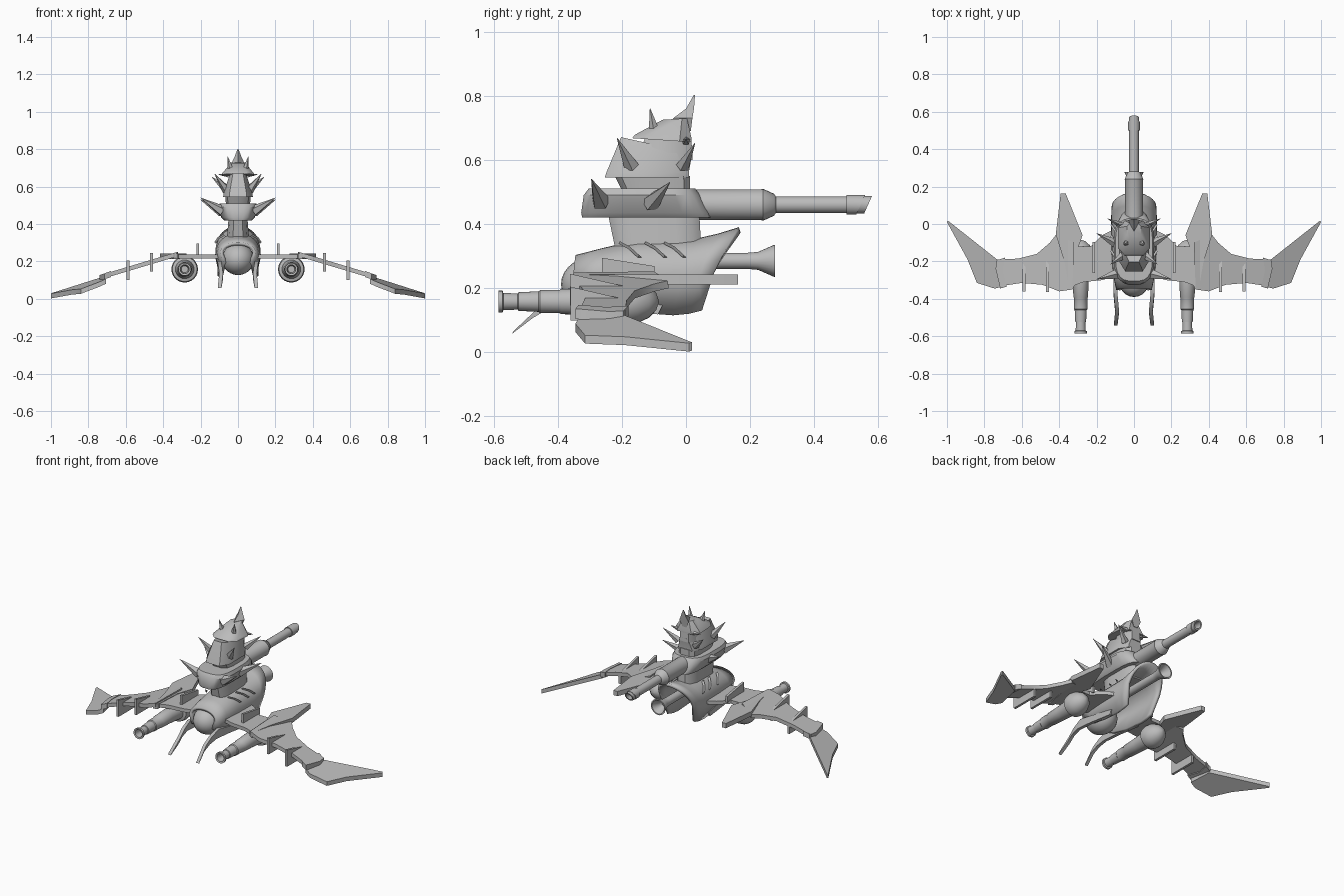
import bpy, bmesh, math
from mathutils import Vector, Matrix

if "Cube" in bpy.data.objects:
    bpy.data.objects.remove(bpy.data.objects["Cube"])

grey = bpy.data.materials.new("plain grey")
grey.use_nodes = True
grey.diffuse_color = (0.5, 0.5, 0.5, 1)
grey.node_tree.nodes["Principled BSDF"].inputs["Base Color"].default_value = (0.5, 0.5, 0.5, 1)
made = []


def finish(name, bm, thickness=0):
    bmesh.ops.recalc_face_normals(bm, faces=bm.faces)
    me = bpy.data.meshes.new(name)
    bm.to_mesh(me)
    bm.free()
    me.materials.append(grey)
    ob = bpy.data.objects.new(name, me)
    bpy.context.collection.objects.link(ob)
    if thickness:
        mod = ob.modifiers.new("shell", "SOLIDIFY")
        mod.thickness = thickness
        mod.offset = -1
    made.append(ob)
    return ob


def skin(name, rings, closed=True, caps=True, thickness=0):
    """Join successive rings of points into one surface."""
    bm = bmesh.new()
    loops = [[bm.verts.new(p) for p in r] for r in rings]
    n = len(loops[0])
    for a, b in zip(loops, loops[1:]):
        for i in range(n if closed else n - 1):
            j = (i + 1) % n
            bm.faces.new((a[i], a[j], b[j], b[i]))
    if caps:
        bm.faces.new(loops[0])
        bm.faces.new(loops[-1])
    return finish(name, bm, thickness)


def lathe(name, x, z, profile, slant=0, n=24):
    """Turn a (y, radius) profile about a lengthwise axis."""
    rings = []
    for y, r in profile:
        k = slant if y > 0.54 else 0
        rings.append([(x + r * math.cos(a), y + k * r * math.sin(a), z + r * math.sin(a))
                      for a in (math.tau * i / n for i in range(n))])
    return skin(name, rings)


def tier(name, stations, n=24, power=0.6):
    """Stack rounded rings: front z, back z, front y, back y, half width."""
    rings = []
    for zf, zb, y0, y1, w in stations:
        ring = []
        for i in range(n):
            a = math.tau * (i + 0.5) / n
            c, s = math.cos(a), math.sin(a)
            u = math.copysign(abs(c) ** power, c)
            v = math.copysign(abs(s) ** power, s)
            t = (v + 1) / 2
            ring.append((w * u, y0 + (y1 - y0) * t, zf + (zb - zf) * t))
        rings.append(ring)
    return skin(name, rings)


def plate(name, outline, top, depth, side):
    """A slab whose upper face follows top(x, y)."""
    upper = [(side * x, y, top(x, y)) for x, y in outline]
    return skin(name, [upper, [(x, y, z - depth) for x, y, z in upper]])


def spike(name, base, tip, r, sides=5):
    base, tip = Vector(base), Vector(tip)
    d = tip - base
    bm = bmesh.new()
    m = Matrix.Translation((base + tip) / 2) @ d.to_track_quat("Z", "Y").to_matrix().to_4x4()
    bmesh.ops.create_cone(bm, cap_ends=True, segments=sides, radius1=r, radius2=0.001,
                          depth=d.length, matrix=m)
    return finish(name, bm)


def box(name, centre, size):
    bm = bmesh.new()
    bmesh.ops.create_cube(bm, size=1, matrix=Matrix.Translation(centre) @ Matrix.Diagonal((*size, 1)))
    return finish(name, bm)


# Open-bottomed hull: top y, top z, rim y, rim z, half width
hull = []
for yt, zt, yb, zb, w in [(-0.345, 0.303, -0.355, 0.19, 0.095),
                          (-0.26, 0.325, -0.28, 0.15, 0.112), (-0.15, 0.35, -0.17, 0.125, 0.12),
                          (0.03, 0.354, -0.04, 0.115, 0.122), (0.1, 0.37, 0.01, 0.12, 0.122),
                          (0.165, 0.39, 0.05, 0.13, 0.12)]:
    arch = [(-0.8 * w, 0)] + [(-w * math.cos(math.pi * i / 16), 0.45 + 0.55 * math.sin(math.pi * i / 16) ** 0.8)
                              for i in range(17)] + [(0.8 * w, 0)]
    hull.append([(x, yb + (yt - yb) * h ** 1.4, zb + (zt - zb) * h) for x, h in arch])
skin("hull_shell", hull, closed=False, caps=False, thickness=0.018)

bm = bmesh.new()
bmesh.ops.create_uvsphere(bm, u_segments=24, v_segments=14, radius=1,
                          matrix=Matrix.Translation((0, -0.29, 0.212)) @ Matrix.Diagonal((0.086, 0.1, 0.085, 1)))
finish("nose_dome", bm)

# Tail thruster and turret gun
lathe("tail_thruster", 0, 0.285, [(-0.26, 0.025), (0.19, 0.025), (0.225, 0.028), (0.275, 0.05),
                                 (0.278, 0.05), (0.278, 0.042), (0.22, 0.015)])
lathe("gun_barrel", 0, 0.46, [(-0.05, 0.048), (0.235, 0.048), (0.24, 0.05), (0.275, 0.034), (0.28, 0.026),
                             (0.5, 0.026), (0.5, 0.031), (0.545, 0.031), (0.545, 0.028),
                             (0.568, 0.028), (0.568, 0.02), (0.5, 0.02)], slant=0.45)

# Turret tiers
tier("turret_neck", [(0.33, 0.33, -0.225, 0.05, 0.06), (0.425, 0.425, -0.245, 0.045, 0.052)], 12)
tier("turret_base", [(0.42, 0.42, -0.325, 0.08, 0.075), (0.435, 0.435, -0.328, 0.075, 0.09),
                     (0.49, 0.49, -0.32, 0.045, 0.108), (0.51, 0.51, -0.305, 0.03, 0.1)])
tier("turret_collar", [(0.5, 0.5, -0.2, 0.015, 0.065), (0.55, 0.55, -0.225, 0.015, 0.07)], 12)
tier("turret_middle", [(0.545, 0.545, -0.26, 0.015, 0.083), (0.56, 0.56, -0.255, 0.015, 0.082),
                       (0.672, 0.62, -0.208, 0.025, 0.048)], 8)
tier("turret_throat", [(0.6, 0.6, -0.16, 0.025, 0.055), (0.67, 0.67, -0.13, 0.02, 0.048)], 8)
tier("turret_cap", [(0.668, 0.655, -0.172, 0.022, 0.09), (0.678, 0.665, -0.165, 0.022, 0.085),
                    (0.725, 0.73, -0.075, 0.005, 0.04)], 8)
skin("crest", [[(-w, back, z), (w, back, z), (0, front, z)]
               for w, back, front, z in [(0.014, 0.015, -0.01, 0.69), (0.032, 0.02, -0.04, 0.73),
                                         (0.018, 0.025, 0.0, 0.76), (0.002, 0.028, 0.024, 0.802)]])

for s, side in ((1, "left"), (-1, "right")):
    # Turret spikes
    for label, base, tip, r in [
            ("base_front", (0.085, -0.265, 0.47), (0.2, -0.295, 0.54), 0.03),
            ("base_rear", (0.085, -0.11, 0.465), (0.2, -0.05, 0.53), 0.03),
            ("middle_front", (0.06, -0.17, 0.58), (0.125, -0.215, 0.668), 0.025),
            ("middle_rear", (0.06, -0.01, 0.58), (0.14, 0.028, 0.652), 0.022),
            ("cap_front", (0.04, -0.1, 0.695), (0.055, -0.112, 0.76), 0.017),
            ("cap_side", (0.05, 0.0, 0.66), (0.105, 0.0, 0.665), 0.014)]:
        spike(f"{label}_spike_{side}", (s * base[0], *base[1:]), (s * tip[0], *tip[1:]), r)

    # Curved mandibles running forward from the hull rim
    path = [(0.098, -0.08, 0.132, 0.014), (0.1, -0.25, 0.16, 0.02), (0.1, -0.36, 0.175, 0.026),
            (0.095, -0.42, 0.155, 0.02), (0.09, -0.47, 0.122, 0.015), (0.098, -0.54, 0.062, 0.004)]
    skin(f"mandible_{side}", [[(s * x + 0.01 * dx, y + 0.5 * dz * h, z + dz * h)
                               for dx, dz in ((-1, -1), (1, -1), (1, 1), (-1, 1))] for x, y, z, h in path])

    # Gills on the hull
    for i, y in enumerate((-0.18, -0.1, -0.04)):
        skin(f"gill_{side}_{i}", [[(s * (x + o), y + dy + t, z + o) for o, t in ((0, 0), (0.008, 0.004), (0, 0.012))]
                                  for x, dy, z in ((0.07, -0.03, 0.338), (0.1, 0, 0.322), (0.118, 0.03, 0.295))])

    # Wing: inner panel, swept fin, outer panel, blade
    plate(f"wing_root_{side}", [(0.11, -0.03), (0.17, -0.06), (0.23, -0.12), (0.34, -0.12),
                               (0.35, -0.34), (0.27, -0.31), (0.17, -0.3), (0.1, -0.28)],
          lambda x, y: 0.238, 0.022, s)
    plate(f"wing_fin_{side}", [(0.275, -0.06), (0.365, 0.163), (0.392, 0.163), (0.418, -0.055),
                              (0.37, -0.21), (0.345, -0.355), (0.32, -0.34), (0.31, -0.16)],
          lambda x, y: 0.242, 0.03, s)
    plate(f"wing_outer_{side}", [(0.32, -0.1), (0.415, -0.055), (0.45, -0.1), (0.52, -0.16), (0.62, -0.185),
                                (0.73, -0.19), (0.7, -0.33), (0.6, -0.315), (0.49, -0.325), (0.4, -0.36),
                                (0.33, -0.35)],
          lambda x, y: 0.243 - 0.3 * (x - 0.35), 0.024, s)
    plate(f"wing_joint_{side}", [(0.69, -0.18), (0.735, -0.195), (0.74, -0.24), (0.715, -0.345),
                                (0.68, -0.335), (0.7, -0.25)],
          lambda x, y: 0.141 - 0.35 * (x - 0.7), 0.032, s)
    plate(f"wing_blade_{side}", [(0.725, -0.195), (0.995, 0.018), (1.0, 0.01), (0.89, -0.19),
                                (0.84, -0.315), (0.745, -0.345), (0.705, -0.335)],
          lambda x, y: 0.028 + 0.42 * (1.0 - x) + 0.13 * (y - 0.01), 0.026, s)

    # Upright wing ribs
    for i, (x, y, z, ly, lz) in enumerate([(0.215, -0.18, 0.262, 0.165, 0.065), (0.462, -0.275, 0.195, 0.175, 0.1),
                                           (0.588, -0.27, 0.152, 0.18, 0.105)]):
        rib = box(f"wing_rib_{side}_{i}", (s * x, y, z), (0.015, ly, lz))
        for v in rib.data.vertices:
            if v.co.y > y and v.co.z > z:
                v.co.z -= 0.4 * lz

    # Engine pod: hollow stepped nozzle, widening cone, domed rear
    lathe(f"engine_pod_{side}", s * 0.285, 0.158,
          [(-0.5, 0.018), (-0.583, 0.024), (-0.585, 0.034), (-0.572, 0.034), (-0.57, 0.027), (-0.525, 0.025),
           (-0.523, 0.029), (-0.46, 0.032), (-0.455, 0.036), (-0.395, 0.036), (-0.39, 0.039), (-0.3, 0.043),
           (-0.21, 0.05), (-0.205, 0.066), (-0.18, 0.071), (-0.15, 0.067), (-0.115, 0.05), (-0.093, 0.027),
           (-0.085, 0.004)])

# Smooth the curves, keep the edges
bpy.ops.object.select_all(action="DESELECT")
for ob in made:
    ob.select_set(True)
bpy.context.view_layer.objects.active = made[0]
bpy.ops.object.shade_smooth_by_angle(angle=math.radians(35))
